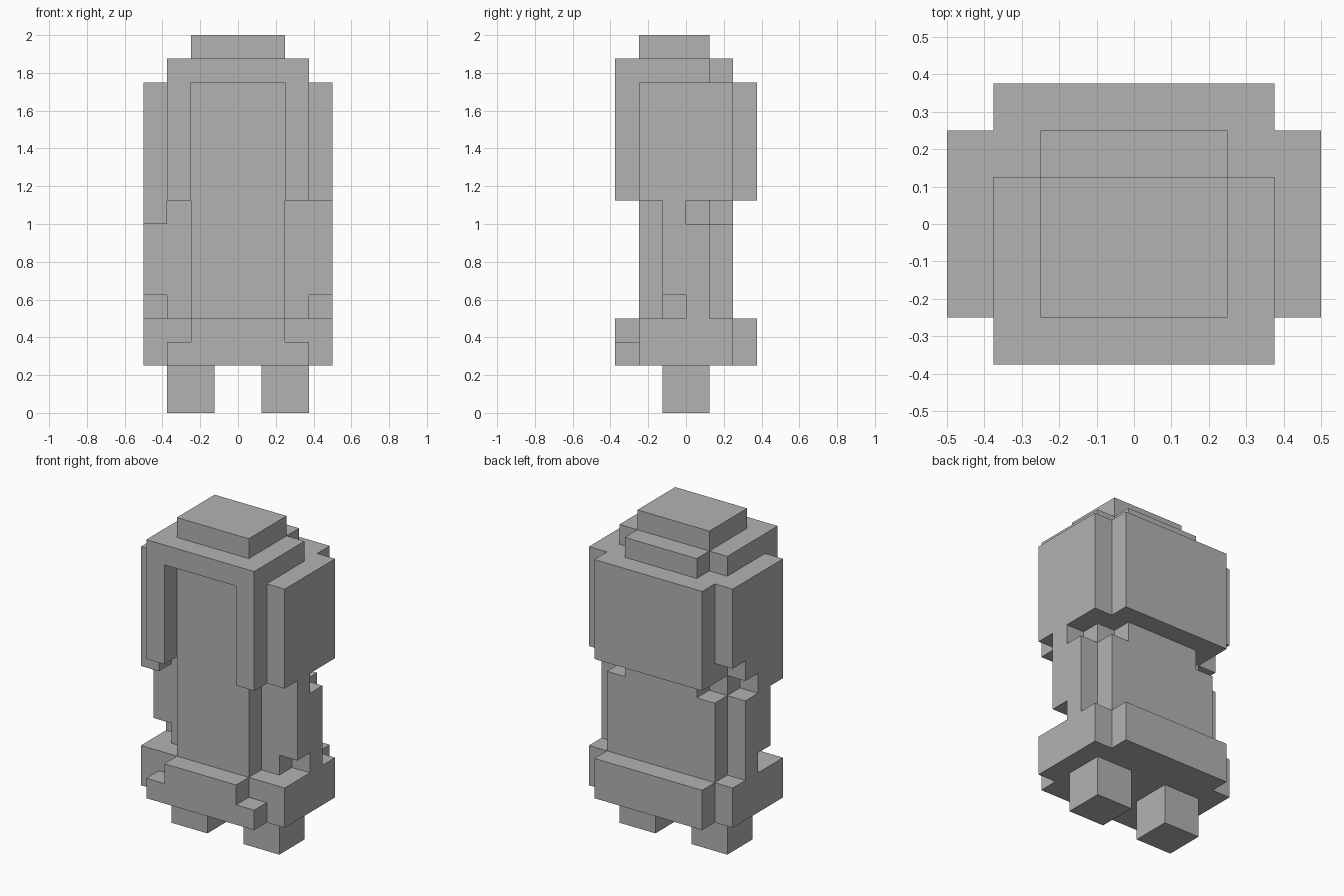
import bpy, bmesh
from mathutils import Vector

UNIT = 0.125  # one block of the model

cube = bpy.data.objects.get("Cube")
if cube:
    bpy.data.objects.remove(cube, do_unlink=True)

grey = bpy.data.materials.new("plain_grey")
grey.use_nodes = True
colour = (0.45, 0.45, 0.45, 1)
grey.diffuse_color = colour
grey.node_tree.nodes["Principled BSDF"].inputs["Base Color"].default_value = colour


def prism(name, axis, outline, low, high):
    """Extrude a block outline along one axis; outline uses the other two axes in order."""
    def point(a, b):
        co = [a, b]
        co.insert("xyz".index(axis), low)
        return Vector(co) * UNIT
    bm = bmesh.new()
    face = bm.faces.new([bm.verts.new(point(a, b)) for a, b in outline])
    grown = bmesh.ops.extrude_face_region(bm, geom=[face], use_keep_orig=True)
    shift = Vector([(high - low) * UNIT if c == axis else 0 for c in "xyz"])
    bmesh.ops.translate(bm, vec=shift,
                        verts=[v for v in grown["geom"] if isinstance(v, bmesh.types.BMVert)])
    bmesh.ops.recalc_face_normals(bm, faces=bm.faces)
    mesh = bpy.data.meshes.new(name)
    bm.to_mesh(mesh)
    bm.free()
    mesh.materials.append(grey)
    obj = bpy.data.objects.new(name, mesh)
    bpy.context.collection.objects.link(obj)
    return obj


def rect(a0, a1, b0, b1):
    return [(a0, b0), (a1, b0), (a1, b1), (a0, b1)]


def mirrored(half):
    """Complete an outline that is symmetric about its first axis."""
    return half + [(-a, b) for a, b in reversed(half)]


# Core, running from the hem up to the face
prism("core_body", "z", rect(-2, 2, -2, 2), 4, 14)

# Hem: wide cross-shaped band, with a stepped panel at the front
prism("hem_band", "z", mirrored([(3, -2), (4, -2), (4, 2), (3, 2), (3, 3)]), 2, 4)
prism("hem_front_panel", "y", mirrored([(3, 2), (3, 3), (2, 3), (2, 4)]), -3, -2)

# Upper shell wrapping the face, and the stacked crown
prism("head_shell", "z", mirrored([(2, 2), (2, -3), (3, -3), (3, 3)]), 9, 14)
prism("crown_brim", "z", mirrored([(3, -3), (3, 1), (2, 1), (2, 2)]), 14, 15)
prism("crown_top", "z", rect(-2, 2, -2, 1), 15, 16)

# Side panels of the upper shell, the right one with a stepped lower edge
prism("left_side_panel", "x", rect(-2, 2, 9, 14), 3, 4)
prism("right_side_panel", "x",
      [(-2, 14), (2, 14), (2, 10), (1, 10), (1, 9), (-1, 9), (-1, 8), (-2, 8)], -4, -3)

# Paired parts: torso flanks, arms and legs
flank = [(-1, 4), (2, 4), (2, 8), (1, 8), (1, 9), (-1, 9)]
arm = [(-1, 5), (0, 5), (0, 4), (1, 4), (1, 8), (0, 8), (0, 9), (-1, 9)]
for side, sign in (("left", 1), ("right", -1)):
    prism(side + "_flank", "x", flank, *sorted((2 * sign, 3 * sign)))
    prism(side + "_arm", "x", arm, *sorted((3 * sign, 4 * sign)))
    prism(side + "_leg", "x", rect(-1, 1, 0, 2), *sorted((sign, 3 * sign)))
